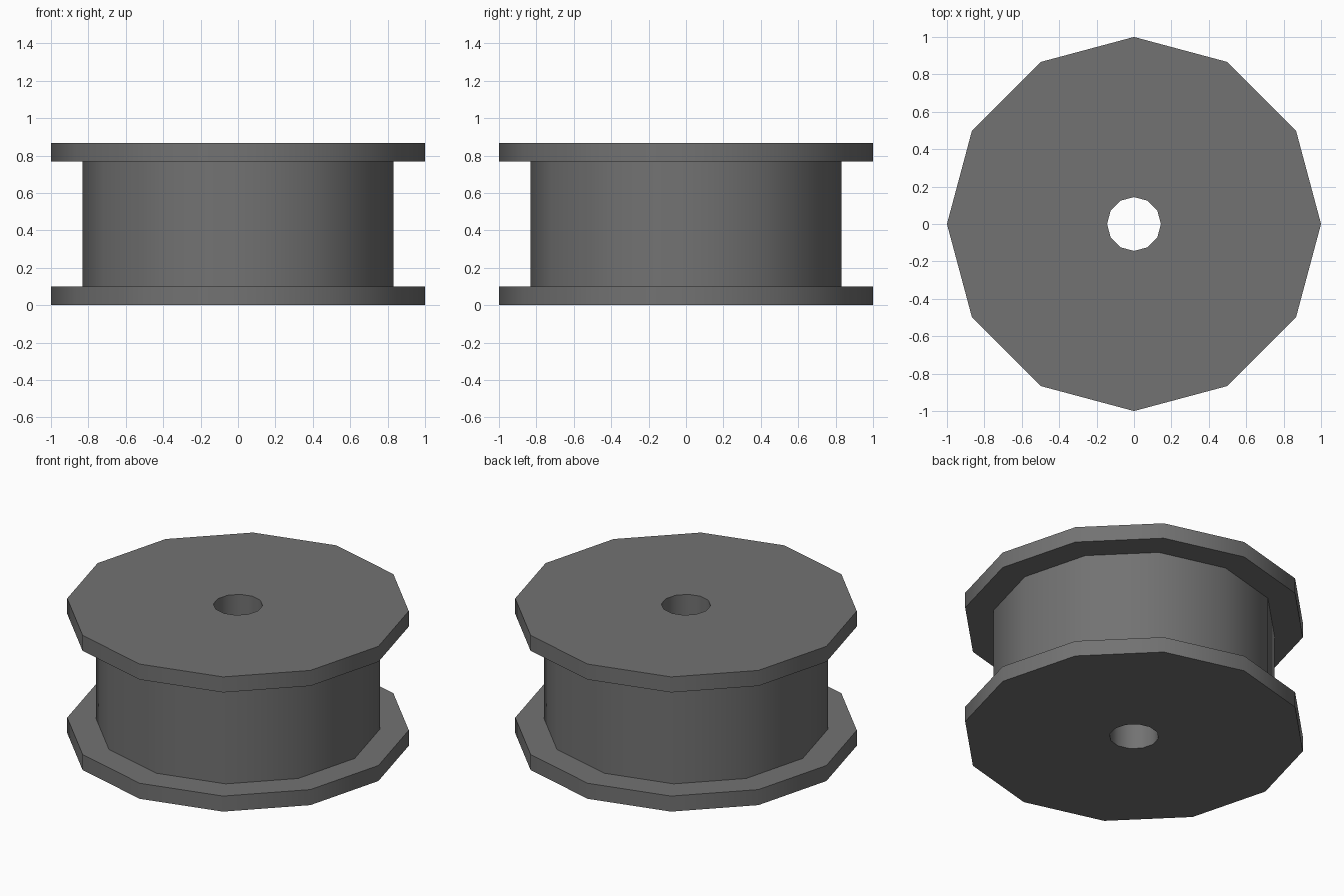
import bpy, bmesh
from math import cos, sin, tau, radians

if "Cube" in bpy.data.objects:
    bpy.data.objects.remove(bpy.data.objects["Cube"])

SIDES = 12
# closed (radius, height) section: bore, lower flange, drum, upper flange
PROFILE = [(0.144, 0), (1, 0), (1, 0.1), (0.831, 0.1),
           (0.831, 0.767), (1, 0.767), (1, 0.867), (0.144, 0.867)]


def lathe(name, profile, sides):
    bm = bmesh.new()
    rings = []
    for r, z in profile:
        rings.append([bm.verts.new((r * cos(tau * i / sides), r * sin(tau * i / sides), z))
                      for i in range(sides)])
    for k, ring in enumerate(rings):
        nxt = rings[(k + 1) % len(rings)]
        for i in range(sides):
            j = (i + 1) % sides
            bm.faces.new((ring[i], ring[j], nxt[j], nxt[i]))
    bmesh.ops.recalc_face_normals(bm, faces=bm.faces[:])
    mesh = bpy.data.meshes.new(name)
    bm.to_mesh(mesh)
    bm.free()
    obj = bpy.data.objects.new(name, mesh)
    bpy.context.collection.objects.link(obj)
    return obj


# spool with through bore, round sides smooth and rims sharp
spool = lathe("spool", PROFILE, SIDES)
bpy.context.view_layer.objects.active = spool
spool.select_set(True)
bpy.ops.object.shade_smooth_by_angle(angle=radians(40))

# dark grey finish
mat = bpy.data.materials.new("dark_grey")
mat.diffuse_color = (0.17, 0.17, 0.17, 1)
mat.use_nodes = True
mat.node_tree.nodes["Principled BSDF"].inputs["Base Color"].default_value = mat.diffuse_color
spool.data.materials.append(mat)
